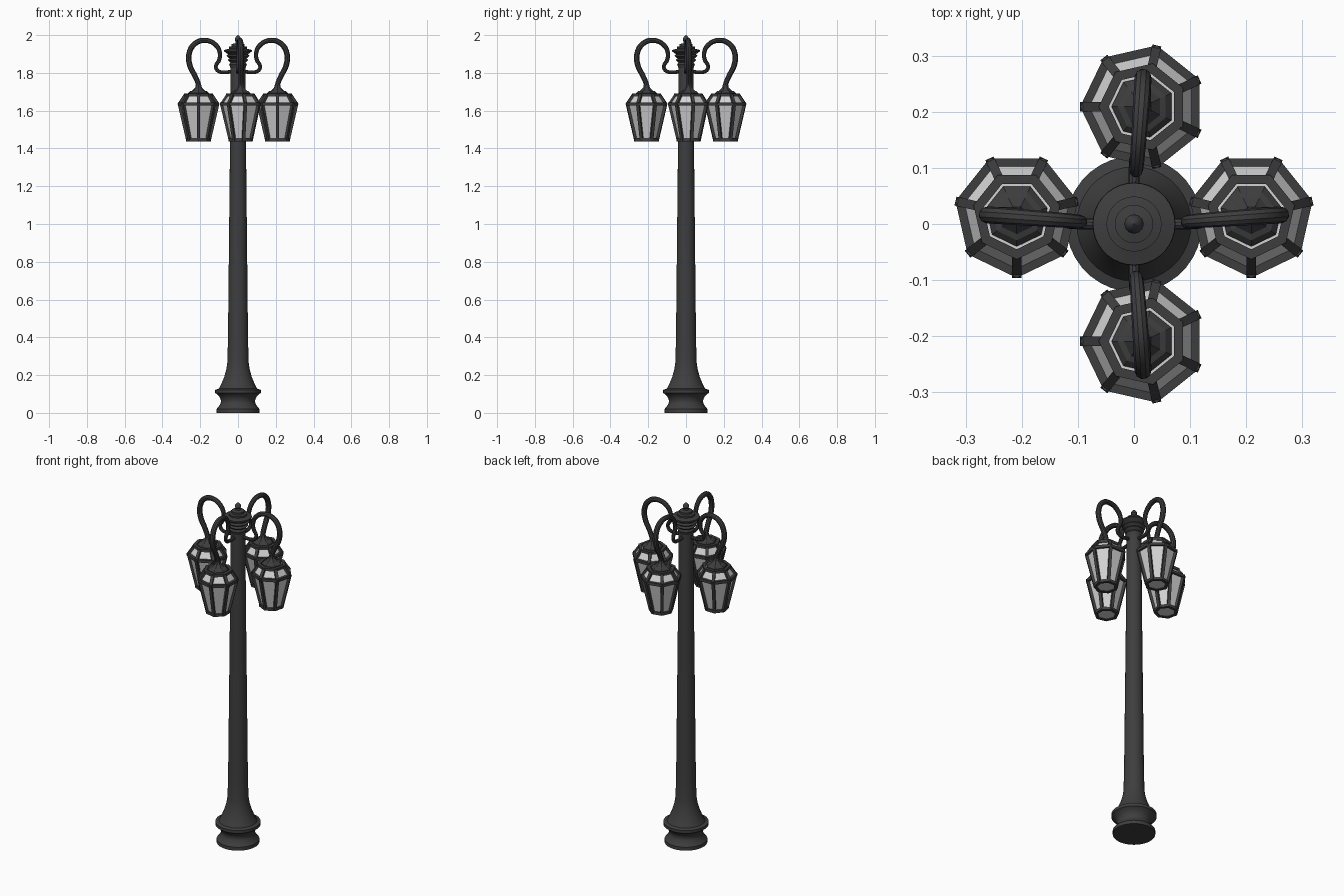
import bpy, bmesh, math
from mathutils import Vector, Matrix

if "Cube" in bpy.data.objects:
    bpy.data.objects.remove(bpy.data.objects["Cube"])


def material(name, v):
    m = bpy.data.materials.new(name)
    m.diffuse_color = (v, v, v, 1)
    m.use_nodes = True
    m.node_tree.nodes["Principled BSDF"].inputs["Base Color"].default_value = m.diffuse_color
    return m


IRON = material("dark iron", 0.048)
GLASS = material("frosted glass", 0.65)


def add_object(name, mesh, mat, smooth=False):
    mesh.materials.clear()
    mesh.materials.append(mat)
    ob = bpy.data.objects.new(name, mesh)
    bpy.context.collection.objects.link(ob)
    if smooth:
        bpy.ops.object.select_all(action='DESELECT')
        bpy.context.view_layer.objects.active = ob
        ob.select_set(True)
        bpy.ops.object.shade_smooth_by_angle(angle=math.radians(35))
    return ob


def ring_point(r, z, i, n, start=0.0):
    a = start + 2 * math.pi * i / n
    return Vector((r * math.cos(a), r * math.sin(a), z))


def revolve(bm, profile, n, start=0.0):
    """Stack rings of (radius, height), with closed ends."""
    rings = [[bm.verts.new(ring_point(r, z, i, n, start)) for i in range(n)]
             for r, z in profile]
    for a, b in zip(rings, rings[1:]):
        for i in range(n):
            j = (i + 1) % n
            bm.faces.new((a[i], a[j], b[j], b[i]))
    bm.faces.new(rings[0][::-1])
    bm.faces.new(rings[-1])


def beam(bm, p, q, r):
    """Square bar from p to q, slightly overlapping its joints."""
    d = q - p
    rot = d.to_track_quat('Z', 'Y').to_matrix().to_4x4()
    mat = (Matrix.Translation((p + q) / 2) @ rot
           @ Matrix.Rotation(math.pi / 4, 4, 'Z'))
    bmesh.ops.create_cone(bm, cap_ends=True, segments=4, radius1=r, radius2=r,
                          depth=d.length + r * 0.7, matrix=mat)


def finish(bm, name):
    me = bpy.data.meshes.new(name)
    bmesh.ops.recalc_face_normals(bm, faces=bm.faces)
    bm.to_mesh(me)
    bm.free()
    return me


def turned(name, profile):
    bm = bmesh.new()
    revolve(bm, profile, 36)
    return add_object(name, finish(bm, name), IRON, True)


# Post with moulded foot, flare and slow taper
turned("post", [
    (0.114, 0), (0.114, 0.02), (0.105, 0.03), (0.092, 0.05), (0.09, 0.065),
    (0.098, 0.085), (0.113, 0.1), (0.121, 0.105), (0.121, 0.122),
    (0.102, 0.128), (0.09, 0.15), (0.073, 0.19), (0.062, 0.23),
    (0.056, 0.27), (0.053, 0.4), (0.042, 1.45), (0.04, 1.84)])

# Ribbed finial with stepped cap and ball
turned("finial", [
    (0.038, 1.82), (0.047, 1.845), (0.04, 1.855), (0.054, 1.868),
    (0.045, 1.877), (0.062, 1.89), (0.052, 1.898), (0.074, 1.914),
    (0.073, 1.921), (0.048, 1.928), (0.049, 1.938), (0.034, 1.941),
    (0.034, 1.953), (0.014, 1.957), (0.012, 1.965), (0.017, 1.974),
    (0.015, 1.985), (0.008, 1.994), (0.001, 2.0)])

# Seven-sided lantern, point facing -y
N, START = 7, -math.pi / 2
LEVELS = [(0.058, 1.446), (0.103, 1.635), (0.07, 1.684)]

bm = bmesh.new()
for k, (r, z) in enumerate(LEVELS):
    for i in range(N):
        p = ring_point(r, z, i, N, START)
        beam(bm, p, ring_point(r, z, i + 1, N, START), 0.0115)
        if k < 2:
            r2, z2 = LEVELS[k + 1]
            beam(bm, p, ring_point(r2, z2, i, N, START), 0.0115)
frame_mesh = finish(bm, "lantern_frame")

bm = bmesh.new()
revolve(bm, [(0.056, 1.442), (0.101, 1.635), (0.069, 1.683)], N, START)
glass_mesh = finish(bm, "lantern_glass")

bm = bmesh.new()
revolve(bm, [(0.056, 1.675), (0.056, 1.693), (0.045, 1.703),
             (0.034, 1.706), (0.018, 1.722), (0.015, 1.735)], N, START)
cap_mesh = finish(bm, "lantern_cap")

# Scrolled arm: x, y, z, tube radius
OFF, REACH = 0.016, 0.209
PATH = [
    (0.03, 0, 1.808, .010), (0.075, 0, 1.803, .010), (0.108, 0.001, 1.812, .010),
    (0.117, 0.002, 1.835, .010), (0.1, 0.003, 1.868, .011),
    (0.096, 0.004, 1.905, .012), (0.118, 0.006, 1.948, .013),
    (0.172, 0.01, 1.972, .014), (0.228, 0.014, 1.955, .015),
    (0.259, OFF, 1.9, .015), (0.255, OFF, 1.84, .015),
    (0.226, OFF, 1.78, .014), (REACH, OFF, 1.735, .014), (REACH, OFF, 1.7, .016)]
cu = bpy.data.curves.new("arm_path", 'CURVE')
cu.dimensions = '3D'
cu.bevel_depth = 1.0
cu.bevel_resolution = 3
cu.resolution_u = 5
cu.use_fill_caps = True
sp = cu.splines.new('BEZIER')
sp.bezier_points.add(len(PATH) - 1)
for bp, (x, y, z, r) in zip(sp.bezier_points, PATH):
    bp.co = (x, y, z)
    bp.radius = r
    bp.handle_left_type = bp.handle_right_type = 'AUTO'
tmp = bpy.data.objects.new("arm_path", cu)
bpy.context.collection.objects.link(tmp)
bpy.context.view_layer.update()
deps = bpy.context.evaluated_depsgraph_get()
arm_mesh = bpy.data.meshes.new_from_object(tmp.evaluated_get(deps))
bpy.data.objects.remove(tmp)

# Four arms and lanterns: a mirrored pair, repeated at a quarter turn
for turn, axis in ((0, "side"), (-math.pi / 2, "depth")):
    for s in (1, -1):
        place = Matrix.Rotation(turn, 4, 'Z') @ Matrix.Diagonal((s, 1, 1, 1))
        hang = place @ Matrix.Translation((REACH, OFF, 0))
        tag = f"{axis}_{'a' if s > 0 else 'b'}"
        for part, src, mat, mx, smooth in (
                ("arm", arm_mesh, IRON, place, True),
                ("lantern_frame", frame_mesh, IRON, hang, False),
                ("lantern_glass", glass_mesh, GLASS, hang, False),
                ("lantern_cap", cap_mesh, IRON, hang, False)):
            me = src.copy()
            me.transform(mx)
            if s < 0:
                me.flip_normals()
            add_object(f"{part}_{tag}", me, mat, smooth)
